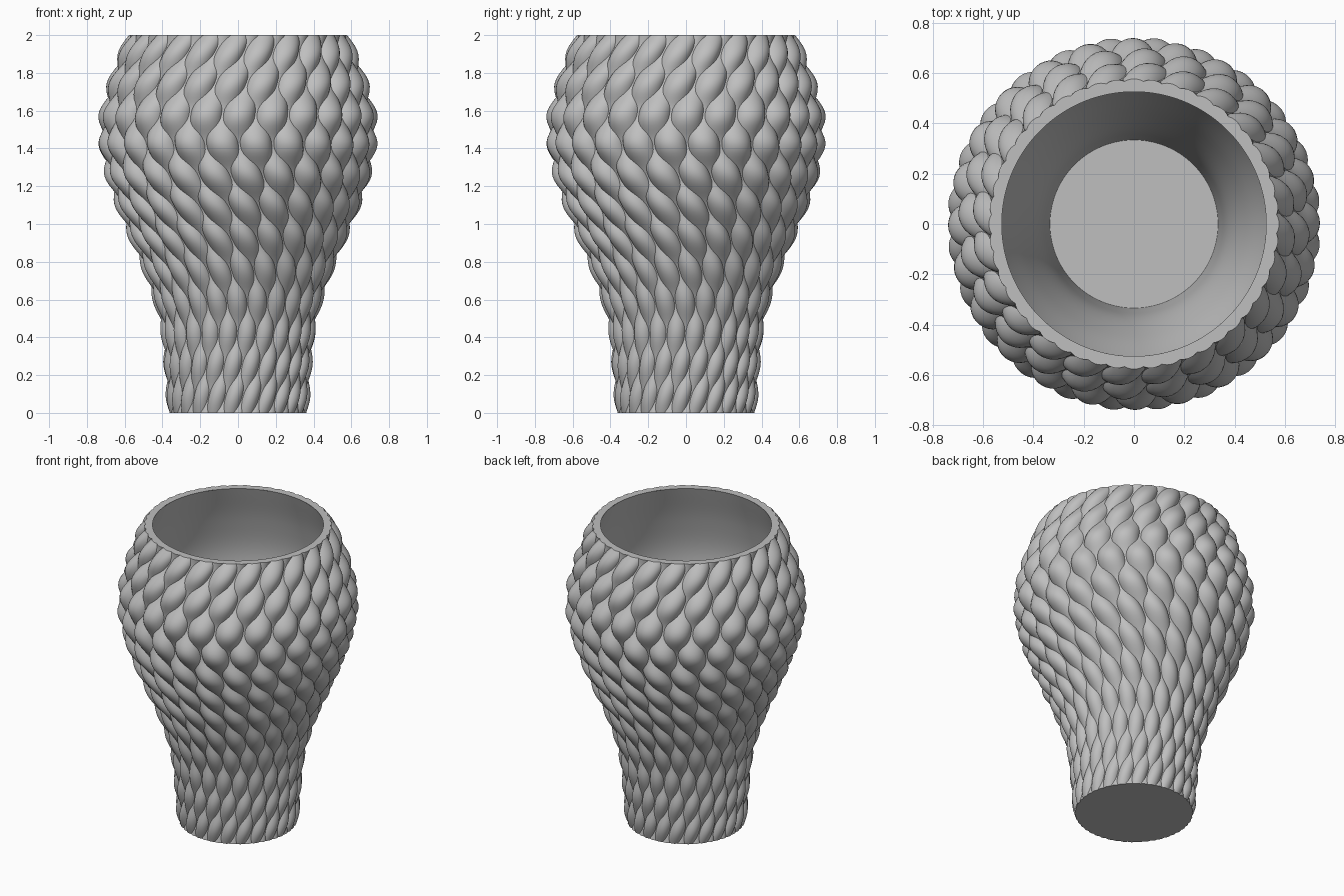
import bpy
import bmesh
from math import sin, cos, pi, sqrt, radians

old = bpy.data.objects.get("Cube")
if old:
    bpy.data.objects.remove(old, do_unlink=True)

HEIGHT = 2.0
STRANDS = 48                  # even and odd strands weave in and out in turn
STEP = 2 * pi / STRANDS
TUBE = 1.08 * STEP            # strand radius, relative to the ring radius
WEAVE = 0.35 * STEP           # in and out swing, relative to the ring radius
SWAY = 0.26                   # sideways swing of all strands, in radians
INNER = 1.04                  # inner wall, relative to the ring radius
FLOOR = 0.05

# outermost radius at even steps of height
PROFILE = [0.378, 0.396, 0.427, 0.508, 0.615, 0.708, 0.747, 0.695, 0.60]


def ring_radius(z):
    """Radius of the circle of strand centres, smoothly interpolated."""
    t = z / HEIGHT * (len(PROFILE) - 1)
    i = min(int(t), len(PROFILE) - 2)
    f = t - i
    b, c = PROFILE[i], PROFILE[i + 1]
    a = PROFILE[i - 1] if i > 0 else 2 * b - c
    d = PROFILE[i + 2] if i + 2 < len(PROFILE) else 2 * c - b
    r = b + 0.5 * f * (c - a + f * (2 * a - 5 * b + 4 * c - d
                                    + f * (3 * (b - c) + d - a)))
    return r / (1 + TUBE + WEAVE)


def polar(r, angle, z):
    return (r * sin(angle), -r * cos(angle), z)


def skin(bm, rows, closed=False, flip=False):
    """Join rows of points with quads."""
    grid = [[bm.verts.new(p) for p in row] for row in rows]
    n = len(rows[0])
    for low, high in zip(grid, grid[1:]):
        for j in range(n if closed else n - 1):
            k = (j + 1) % n
            quad = [low[j], low[k], high[k], high[j]]
            bm.faces.new(quad[::-1] if flip else quad)
    return grid


def finish(bm, name, smooth):
    mesh = bpy.data.meshes.new(name)
    bm.to_mesh(mesh)
    bm.free()
    for face in mesh.polygons:
        face.use_smooth = smooth
    obj = bpy.data.objects.new(name, mesh)
    bpy.context.collection.objects.link(obj)
    mesh.materials.append(grey)
    return obj


grey = bpy.data.materials.new("plain grey")
grey.use_nodes = True
COLOUR = (0.52, 0.52, 0.52, 1)
grey.diffuse_color = COLOUR
grey.node_tree.nodes["Principled BSDF"].inputs["Base Color"].default_value = COLOUR

# woven strands: rounded columns that swell out and sink back alternately
LEVELS, ARC = 96, 14
bm = bmesh.new()
for s in range(STRANDS):
    side = -1 if s % 2 == 0 else 1
    rows = []
    for i in range(LEVELS + 1):
        z = HEIGHT * i / LEVELS
        c = ring_radius(z)
        angle = s * STEP + SWAY * sin(pi * z)
        swing = side * WEAVE * sin(6 * pi * z)
        row = []
        for j in range(ARC + 1):
            a = radians(-80 + 160 * j / ARC)
            out = c * (1 + max(swing + TUBE * cos(a), 0.05))
            across = c * TUBE * sin(a)
            row.append((out * sin(angle) + across * cos(angle),
                        -out * cos(angle) + across * sin(angle), z))
        rows.append(row)
    skin(bm, rows)
finish(bm, "woven_strands", True)


# scalloped outline where the strands are cut flat
def scallops(z):
    c = ring_radius(z)
    points = []
    for i in range(STRANDS * 8):
        angle = i * STEP / 8
        d = (angle + STEP / 2) % STEP - STEP / 2
        points.append(polar(c * (cos(d) + sqrt(TUBE ** 2 - sin(d) ** 2)), angle, z))
    return points


def circle(z, count):
    r = ring_radius(z) * INNER
    return [polar(r, 2 * pi * i / count, z) for i in range(count)]


# flat rim
bm = bmesh.new()
skin(bm, [scallops(HEIGHT), circle(HEIGHT, STRANDS * 8)], closed=True)
finish(bm, "rim", False)

# flat underside
bm = bmesh.new()
bm.faces.new([bm.verts.new(p) for p in reversed(scallops(0))])
finish(bm, "base", False)

# smooth inner wall
bm = bmesh.new()
levels = [FLOOR + (HEIGHT - FLOOR) * i / 48 for i in range(49)]
skin(bm, [circle(z, 128) for z in levels], closed=True, flip=True)
finish(bm, "inner_wall", True)

# inside floor
bm = bmesh.new()
bm.faces.new([bm.verts.new(p) for p in circle(FLOOR, 128)])
finish(bm, "inner_floor", False)
